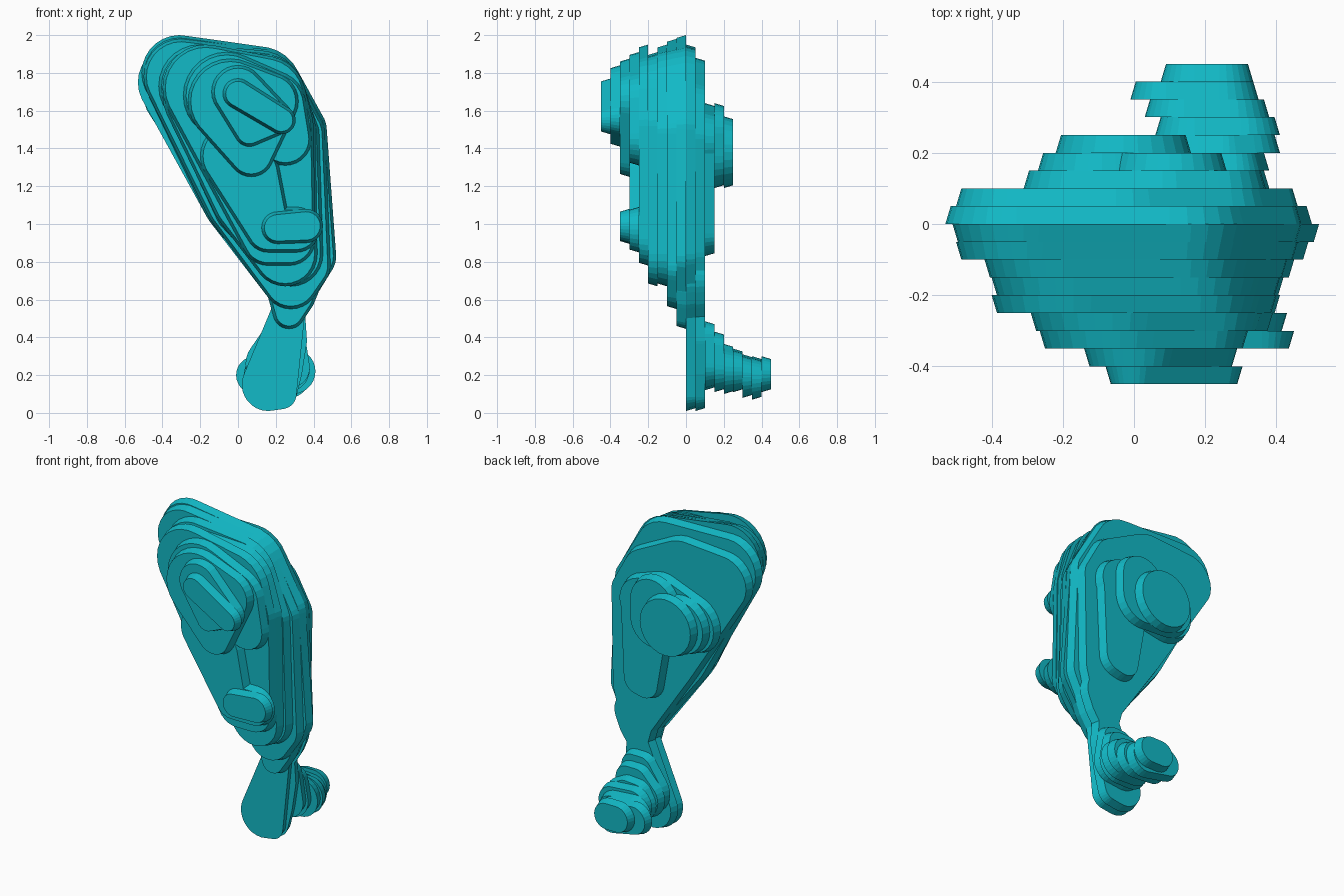
import bpy, bmesh, math
from mathutils.geometry import convex_hull_2d

cube = bpy.data.objects.get("Cube")
if cube:
    bpy.data.objects.remove(cube, do_unlink=True)

teal = bpy.data.materials.new("teal")
teal.use_nodes = True
color = (0.006, 0.49, 0.57, 1)
teal.diffuse_color = color
teal.node_tree.nodes["Principled BSDF"].inputs["Base Color"].default_value = color

STEP = 0.05    # thickness of every layer
SLANT = 0.015  # how far a layer narrows towards its outer face
SIDES = 28     # sides of each rounding circle


def ring(circles, shrink):
    """Points of all circles (x, z, radius in hundredths), made smaller by shrink."""
    angles = [2 * math.pi * i / SIDES for i in range(SIDES)]
    return [(x / 100 + (r / 100 - shrink) * math.cos(a),
             z / 100 + (r / 100 - shrink) * math.sin(a))
            for x, z, r in circles for a in angles]


def add_slab(bm, y, circles):
    """Slab shaped like a band stretched round the circles, slimmer on its outer side."""
    wide, slim = ring(circles, 0), ring(circles, SLANT)
    front, back = (slim, wide) if y < -0.01 else (wide, slim)
    order = convex_hull_2d(wide)
    f = [bm.verts.new((front[i][0], y, front[i][1])) for i in order]
    b = [bm.verts.new((back[i][0], y + STEP, back[i][1])) for i in order]
    bm.faces.new(f)
    bm.faces.new(b[::-1])
    for i in range(len(f)):
        k = (i + 1) % len(f)
        bm.faces.new((f[i], b[i], b[k], f[k]))


def build_part(name, start, layers):
    """Stack layers backwards from y = start; each layer is a list of slabs."""
    bm = bmesh.new()
    for i, slabs in enumerate(layers):
        for circles in slabs:
            add_slab(bm, start + i * STEP, circles)
    bmesh.ops.recalc_face_normals(bm, faces=bm.faces)
    mesh = bpy.data.meshes.new(name)
    bm.to_mesh(mesh)
    bm.free()
    mesh.materials.append(teal)
    bpy.context.collection.objects.link(bpy.data.objects.new(name, mesh))


# Stepped bulge on the front of the thigh, from its tip inwards
build_part("front_bulge", -0.45, [
    [[(0, 169, 8), (23, 155, 7.5)]],
    [[(0, 170, 14), (20, 156, 9), (6, 149, 8)]],
    [[(-4, 165, 22.5), (17, 165, 15), (7, 137, 12)]],
    [[(-6, 168, 23), (18, 163, 18), (25, 145, 14)],
     [(-3, 136, 17), (10, 128, 12), (8, 106, 10), (16, 97, 12)],
     [(16, 97, 12), (31, 97, 12)]],
    [[(-17, 172, 23), (14, 167, 22), (25, 152, 15), (27, 92, 14), (16, 92, 14)]],
    [[(-17, 168, 23), (13, 167, 23), (27, 152, 14), (0, 110, 13), (25, 84, 17)]],
    [[(-20, 173, 22), (11, 169, 23), (31, 148, 12), (0, 107, 12), (28, 84, 17)]],
])

# Small knob low on the front
build_part("front_knob", -0.35, [[[(21, 98, 8.5), (36, 99, 9)]]])

# Broad middle of the thigh
build_part("thigh_core", -0.10, [
    [[(-30, 178, 20), (10, 170, 23), (33, 148, 13), (-3, 110, 14), (36, 78, 13),
      (28, 70, 15)]],
    [[(-31, 180, 20), (11, 171, 23), (34, 150, 13), (-4, 110, 14), (38, 83, 14),
      (30, 70, 14)]],
    [[(-33, 175, 20), (10, 171, 23), (34, 150, 13), (-4, 110, 14), (37, 84, 13),
      (28, 70, 15)]],
    [[(-32, 168, 18), (-5, 166, 22), (20, 158, 18), (34, 145, 12), (0, 110, 14),
      (33, 85, 12), (27, 70, 14)]],
])

# Narrow ankle and the upright foot below it
ankle = [(29, 70, 15), (30, 62, 11), (27, 53, 8.5)]
foot = [(26.5, 53, 9), (16, 15, 14), (23, 10, 8)]
build_part("ankle_and_foot", -0.05, [
    [ankle],
    [ankle, foot],
    [ankle, foot + [(29, 38, 7.5), (27, 22, 7)]],
])

# Stepped bulge on the back of the thigh
build_part("back_bulge", 0.10, [
    [[(8, 146, 18), (20, 143, 17), (-13, 138, 18)],
     [(18, 140, 18), (23, 95, 11), (19, 94, 11)]],
    [[(10, 148, 16), (9, 136, 17)], [(-9, 138, 18), (9, 136, 17)]],
    [[(-3, 138, 19)]],
])

# Heel reaching out behind the foot
build_part("heel", 0.10, [
    [[(27, 40, 8.5), (21, 40, 8.5), (18, 26, 14), (27, 24, 11)]],
    [[(27, 34, 9), (21, 34, 9), (17, 24, 13), (26, 23, 12)]],
    [[(25, 28, 8.5), (18, 27, 9), (18, 22, 11.5), (29, 22, 12)]],
    [[(17, 23, 11), (30, 22, 11)]],
    [[(14, 20, 11), (27, 19, 11)]],
    [[(9, 20, 10), (24, 18, 11)]],
    [[(17, 20.5, 9.5), (24, 20.5, 9.5)]],
])
